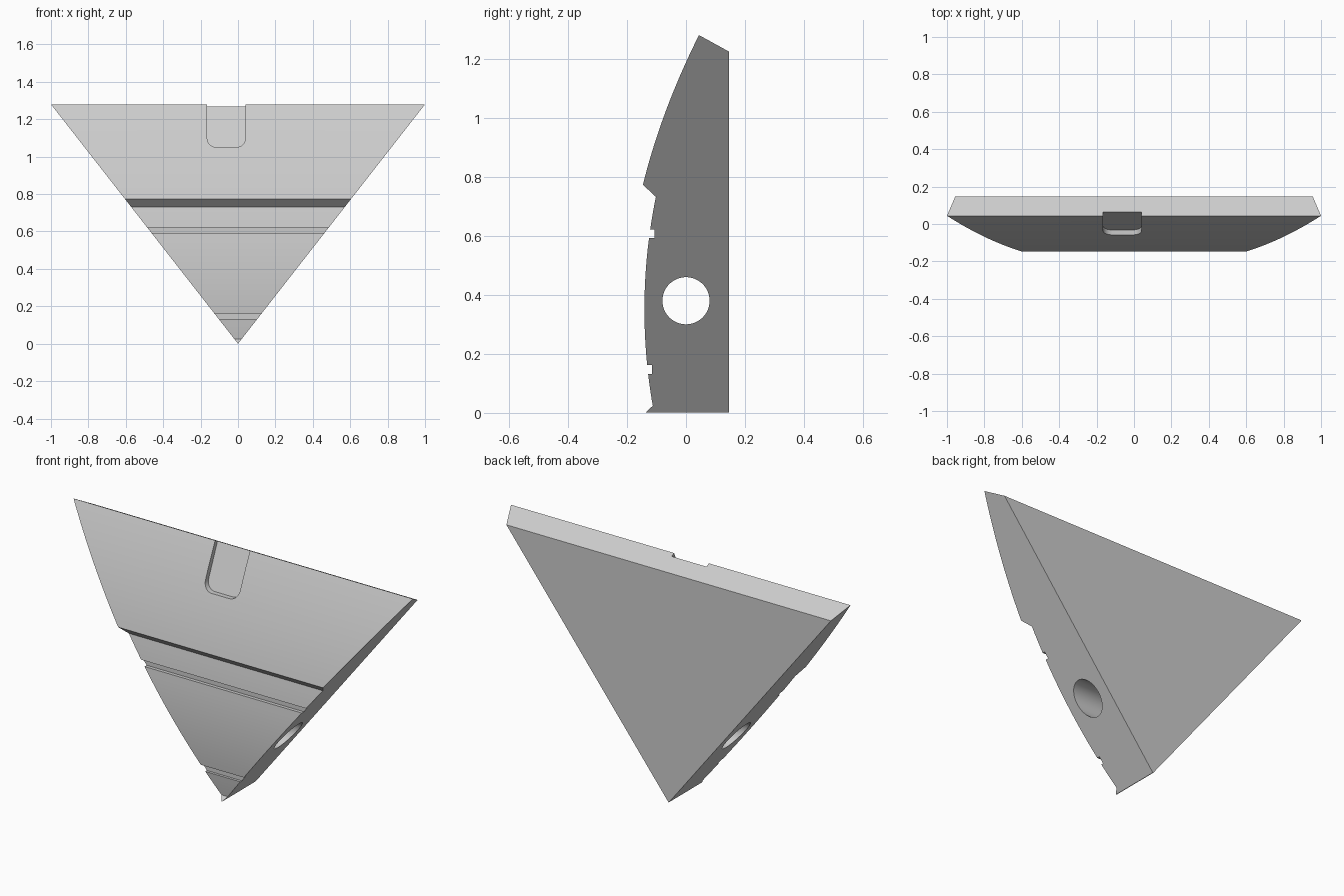
import bpy, bmesh, math

if "Cube" in bpy.data.objects:
    bpy.data.objects.remove(bpy.data.objects["Cube"], do_unlink=True)

grey = bpy.data.materials.new("light grey")
grey.use_nodes = True
colour = (0.6, 0.6, 0.6, 1)
grey.diffuse_color = colour
grey.node_tree.nodes["Principled BSDF"].inputs["Base Color"].default_value = colour

HEIGHT = 1.28


def loft(name, ends):
    """Solid between two matching loops of points."""
    bm = bmesh.new()
    a, b = [[bm.verts.new(p) for p in loop] for loop in ends]
    bm.faces.new(a)
    bm.faces.new(b[::-1])
    for i in range(len(a)):
        j = (i + 1) % len(a)
        bm.faces.new((a[j], a[i], b[i], b[j]))
    bmesh.ops.remove_doubles(bm, verts=bm.verts, dist=1e-5)
    bmesh.ops.recalc_face_normals(bm, faces=bm.faces)
    mesh = bpy.data.meshes.new(name)
    bm.to_mesh(mesh)
    bm.free()
    mesh.materials.append(grey)
    obj = bpy.data.objects.new(name, mesh)
    bpy.context.collection.objects.link(obj)
    return obj


# Side profile: bulging front with a step and two grooves, bevelled top
def lower_arc(z0, z1, steps):
    zs = [z0 + (z1 - z0) * i / steps for i in range(steps + 1)]
    return [(-0.141 + 0.267 * (z - 0.35) ** 2, z) for z in zs]


def upper_arc(steps):
    ts = [i / steps for i in range(steps + 1)]
    return [(-0.146 + 0.19 * t - 0.064 * t * (1 - t), 0.773 + (HEIGHT - 0.773) * t)
            for t in ts]


def groove(z0, z1, y):
    return [(y, z0), (y, z1)]


profile = [(0.146, 0.002), (-0.136, 0.002)]
profile += lower_arc(0.024, 0.132, 4) + groove(0.132, 0.162, -0.115)
profile += lower_arc(0.162, 0.593, 12) + groove(0.593, 0.622, -0.107)
profile += lower_arc(0.622, 0.732, 4)
profile += upper_arc(20) + [(0.146, 1.224)]

# Wedge: the width grows in proportion to the height
wedge = loft("wedge_body", [[(s * z / HEIGHT, y, z) for y, z in profile]
                            for s in (-1, 1)])

# Cross hole cutter
ring = [(0.08 * math.cos(a), 0.38 + 0.08 * math.sin(a))
        for a in (math.tau * i / 48 for i in range(48))]
hole = loft("hole_cutter", [[(s, y, z) for y, z in ring] for s in (-1, 1)])

# Rounded slot cutter, its floor parallel to the front slope
left, right, base, r = -0.165, 0.04, 1.05, 0.05
outline = [(right, 1.4), (left, 1.4)]
for cx, start in ((left + r, math.pi), (right - r, 1.5 * math.pi)):
    for i in range(9):
        a = start + i * math.pi / 16
        outline.append((cx + r * math.cos(a), base + r + r * math.sin(a)))
slot = loft("slot_cutter", [[(x, -0.5, z) for x, z in outline],
                            [(x, -0.032 + 0.435 * (z - base), z) for x, z in outline]])

# Cut, then shade smooth with sharp edges kept
bpy.ops.object.select_all(action="DESELECT")
bpy.context.view_layer.objects.active = wedge
wedge.select_set(True)
for cutter in (hole, slot):
    cutter.hide_render = True
    mod = wedge.modifiers.new(cutter.name, "BOOLEAN")
    mod.operation = "DIFFERENCE"
    mod.solver = "EXACT"
    mod.object = cutter
    bpy.ops.object.modifier_apply(modifier=mod.name)
    bpy.data.objects.remove(cutter, do_unlink=True)
bpy.ops.object.shade_smooth_by_angle(angle=math.radians(25))
